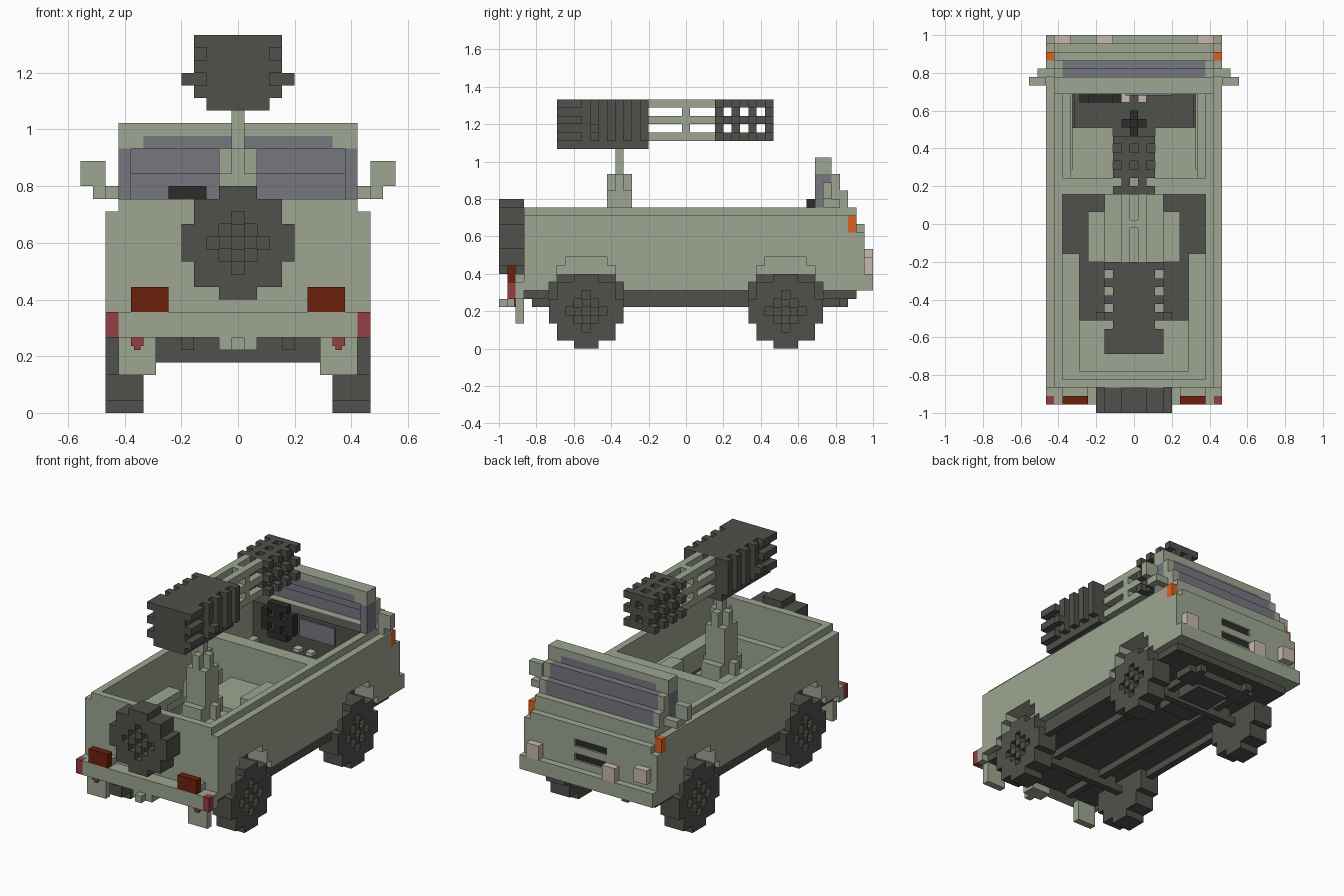
import bpy, bmesh

cube = bpy.data.objects.get("Cube")
if cube:
    bpy.data.objects.remove(cube)

U = 2 / 45  # size of one block; all part sizes below are in blocks


def material(name, rgb):
    lin = [((c / 255 + 0.055) / 1.055) ** 2.4 if c > 10 else c / 3295 for c in rgb] + [1]
    m = bpy.data.materials.new(name)
    m.diffuse_color = lin
    m.use_nodes = True
    m.node_tree.nodes["Principled BSDF"].inputs["Base Color"].default_value = lin
    return m


GREEN = material("sage green", (158, 166, 146))
DARK = material("dark grey", (80, 80, 75))
BLACK = material("black", (44, 44, 42))
GLASS = material("tinted glass", (118, 118, 127))
ORANGE = material("signal orange", (218, 96, 30))
BROWN = material("lamp brown red", (108, 32, 11))
RED = material("reflector red", (146, 62, 65))
PINK = material("headlamp pink", (200, 184, 172))


def part(name, mat, boxes, mirror=False):
    """Build one object from boxes (x0, x1, y0, y1, z0, z1), optionally mirrored in x."""
    boxes = list(boxes)
    if mirror:
        boxes += [(-b[1], -b[0]) + tuple(b[2:]) for b in boxes]
    bm = bmesh.new()
    for x0, x1, y0, y1, z0, z1 in boxes:
        for v in bmesh.ops.create_cube(bm, size=1)["verts"]:
            v.co.x = (x1 if v.co.x > 0 else x0) * U
            v.co.y = (y1 if v.co.y > 0 else y0) * U
            v.co.z = (z1 if v.co.z > 0 else z0) * U
    me = bpy.data.meshes.new(name)
    bm.to_mesh(me)
    bm.free()
    me.materials.append(mat)
    ob = bpy.data.objects.new(name, me)
    bpy.context.collection.objects.link(ob)
    return ob


def disc():
    """Blocky round tyre: (a0, a1, b, depth0, depth1), with a chequered hub on the outer layer."""
    out = []
    for b, w in zip(range(-4, 5), (1, 3, 3, 4, 4, 4, 3, 3, 1)):
        out.append((-w - .5, w + .5, b, 0, 2))
        for a in range(-w, w + 1):
            d = abs(a) + abs(b)
            if d > 2 or d == 1:
                out.append((a - .5, a + .5, b, 2, 3))
    return out


# Wheels and spare wheel
for label, cy in (("rear", -12), ("front", 12)):
    for side, s in (("left", 1), ("right", -1)):
        part(f"{label}_wheel_{side}", DARK,
             [(*sorted((s * (7.5 + d0), s * (7.5 + d1))), cy + a0, cy + a1, b + 4, b + 5)
              for a0, a1, b, d0, d1 in disc()])
part("spare_wheel", DARK, [(a0, a1, -19.5 - d1, -19.5 - d0, b + 13, b + 14)
                           for a0, a1, b, d0, d1 in disc()])

# Side walls with stepped wheel arches
walls = [(8.5, 10.5, -19.5, 20.5, 11, 14), (8.5, 10.5, -19.5, 19.5, 14, 16),
         (8.5, 9.5, -19.5, 20.5, 14, 17)]
for z0, z1, h in ((7, 8, 4.5), (8, 10, 3.5), (10, 11, 2.5)):
    for y0, y1 in ((-19.5, -12 - h), (-12 + h, 12 - h), (12 + h, 20.5)):
        walls.append((8.5, 10.5, y0, y1, z0, z1))
    for c in (-12, 12):
        walls += [(7.5, 8.5, c - 5.5, c - h, z0, z1), (7.5, 8.5, c + h, c + 5.5, z0, z1)]
part("side_walls", GREEN, walls, True)
part("wheel_wells", GREEN, [(6.5, 7.5, -17.5, -6.5, 9, 11), (6.5, 8.5, -18.5, -3.5, 11, 12),
                            (7.3, 7.5, 6.5, 17.5, 9, 11), (7.5, 8.5, 5.5, 17.5, 11, 12)], True)
part("well_liners", DARK, [(7, 7.5, c - 4.5, c + 4.5, 6.5, 9) for c in (-12, 12)], True)

# Tailgate, floor, partition and nose
part("tailgate", GREEN, [(-10.5, 10.5, -19.5, -18.5, 7, 16), (-9.5, 9.5, -19.5, -18.5, 16, 17),
                         (-8.5, 8.5, -18.5, -17.5, 7, 12)])
part("floor", GREEN, [(-7, 7, -18.5, 17.5, 7, 8), (-8.5, 8.5, -6.5, 6.5, 7, 8)])
part("cab_partition", GREEN, [(-8.5, 8.5, 3.5, 5.5, 8, 17)])
part("nose", GREEN, [(-8.5, 8.5, 17.5, 20.5, 7, 17), (-10.5, 10.5, 20.5, 21.5, 9, 10),
                     (-10.5, 10.5, 20.5, 21.5, 11, 12), (-10.5, 10.5, 20.5, 21.5, 13, 14),
                     (-9.5, 9.5, 20.5, 21.5, 14, 15)])
part("grille_sides", GREEN, [(2.5, 10.5, 20.5, 21.5, z, z + 1) for z in (10, 12)], True)
part("grille_slots", BLACK, [(-2.5, 2.5, 20.5, 21.2, z, z + 1) for z in (10, 12)])
part("front_bumper", GREEN, [(-10.5, 10.5, 20.5, 22.5, 7, 9)])
part("headlamps", PINK, [(x, x + 2, 21.5, 22.5, z, z + 2)
                         for x, z in ((7.5, 9), (-4.5, 9), (-9.5, 10))])
part("turn_signals", ORANGE, [(9.5, 10.5, 19.5, 20.5, 14, 16)], True)

# Windscreen, posts and mirrors
part("windscreen_frame", GREEN, [(-9.5, 9.5, 15.5, 17.5, 22, 23)])
part("windscreen_posts", GREEN, [(7.5, 9.5, 15.5, 17.5, 21, 22), (8.5, 9.5, 17.5, 18.5, 17, 21),
                                 (8.5, 9.5, 18.5, 19.5, 17, 19)], True)
part("windscreen", GLASS, [(-7.5, 7.5, 15.5, 17.5, 21, 22), (-8.5, 8.5, 17.5, 18.5, 19, 21),
                           (-8.5, 8.5, 18.5, 19.5, 17, 19)])
part("side_windows", GLASS, [(8.5, 9.5, 15.5, 17.5, 17, 21)], True)
part("mirrors", GREEN, [(10.5, 12.5, 16.5, 17.5, 18, 20), (9.5, 11.5, 17.5, 18.5, 17, 18),
                        (10.5, 11.5, 16.5, 17.5, 17, 18)], True)

# Cab interior
part("dashboard", DARK, [(-8.5, 8.5, 15.5, 17.5, 8, 17), (-7.5, 7.5, 11.5, 15.5, 8, 8.4)])
part("dash_panel", GLASS, [(-1, 4.5, 15.3, 15.5, 14, 16.5)])
part("dash_knobs", PINK, [(.5, 1.5, 14.5, 15.5, 12, 12.5)], True)
part("steering_wheel", BLACK, [(-5.5, -2.5, 14.5, 15.5, z, z + 1) for z in (13, 15, 17)]
     + [(x, x + 1, 14.5, 15.5, 14, 17) for x in (-6.5, -4.5, -2.5)])
part("gear_lever", BLACK, [(-1.5, 1.5, 11.5, 12.5, 10, 11), (-.5, .5, 10.5, 13.5, 10, 11),
                           (-.5, .5, 11.5, 12.5, 8, 12)])
part("front_seats", GREEN, [(2.5, 7.5, 5.5, 11.5, 8, 10)], True)
part("cab_tunnel", DARK, [(-2.5, 2.5, 5.5, 11.5, 8, 8.4)])

# Load bed
part("bed_mats", DARK, [(3.5, 8.5, -3.5, 3.5, 8, 8.4), (3.5, 6.5, -11.5, -3.5, 8, 8.4)], True)
part("bed_boxes", GREEN, [(3.5, 5.5, -4.5, 1.5, 8, 14), (0, 3.5, -4.5, 3.5, 8, 12)], True)
part("gun_pedestal", GREEN, [(-2.5, 2.5, -10.5, -5.5, 8, 12), (-2.5, 2.5, -8.5, -7.5, 12, 14),
                             (-1.5, 1.5, -10.5, -5.5, 12, 14), (-1.5, 1.5, -8.5, -7.5, 14, 21),
                             (-.5, .5, -9.5, -6.5, 14, 21), (-1.5, 1.5, -9.5, -6.5, 14, 19),
                             (-.5, .5, -8.5, -7.5, 21, 25)])

# Launcher: finned rear, open rails, lattice front of crossing rods
levels, posts = (25, 27, 29), (3.5, 5.5, 7.5, 9.5)
part("launcher_rear", DARK, [(-2.5, 2.5, -15.5, -4.5, 24, 30), (-4.5, 4.5, -11.5, -10.5, 26, 27)]
     + [(-3.5, 3.5, -15.5, -12.5, z, z + 1) for z in levels]
     + [(-3.5, 3.5, y, y + 1, 25, 30) for y in (-11.5, -9.5, -7.5, -5.5)])
part("launcher_rails", GREEN, [(.5, 1.5, -4.5, 3.5, z, z + 1) for z in levels]
     + [(0, 1.5, -.5, .5, 25, 30)], True)
part("launcher_front", DARK, [(.5, 1.5, 3.5, 10.5, z, z + 1) for z in levels]
     + [(.5, 1.5, y, y + 1, 25, 30) for y in posts]
     + [(0, 2.5, y, y + 1, z, z + 1) for y in posts for z in levels], True)

# Rear bumper, lamps, mud flaps and hitch
part("rear_bumper", GREEN, [(-9.5, 9.5, -21.5, -19.5, 6, 8), (-10.5, 10.5, -20.5, -19.5, 6, 8)])
part("lamp_backs", GREEN, [(5.5, 8.5, -20.5, -19.5, 8, 9)], True)
part("tail_lamps", BROWN, [(5.5, 8.5, -21.5, -20.5, 8, 10)], True)
part("corner_reflectors", RED, [(9.5, 10.5, -21.5, -20.5, 6, 8)], True)
part("small_reflectors", RED, [(7.5, 8.5, -20.7, -20.5, 5.3, 6),
                               (7.75, 8.25, -20.7, -20.5, 5, 5.3)], True)
part("mud_flaps", GREEN, [(6.5, 9.5, -20.5, -19.5, 3, 6)], True)
part("tow_hitch", GREEN, [(-1.5, 1.5, -21.5, -19.5, 5, 6), (-.5, .5, -22.5, -21.5, 5, 6)])

# Underside
part("chassis_plate", DARK, [(-7.5, 7.5, -19.5, 20.5, 6, 7), (-9.5, 9.5, -7.5, 7.5, 6, 7),
                             (-9.5, 9.5, 16.5, 20.5, 6, 7), (-9.5, 9.5, -19.5, -16.5, 6, 7)])
part("chassis_rails", DARK, [(3.5, 4.5, -18.5, 19.5, 5, 6), (8.5, 9.5, -7.5, 7.5, 5, 6)], True)
part("axles", DARK, [(-7.5, 7.5, c - .5, c + .5, 4, 5) for c in (-12, 12)]
     + [(-6.5, 6.5, c - .5, c + .5, 5, 6) for c in (-12, 12)])
part("gearbox", DARK, [(-2.5, 2.5, 8.5, 16.5, 4.5, 6), (-5.5, 5.5, 15.5, 18.5, 5, 6)])
